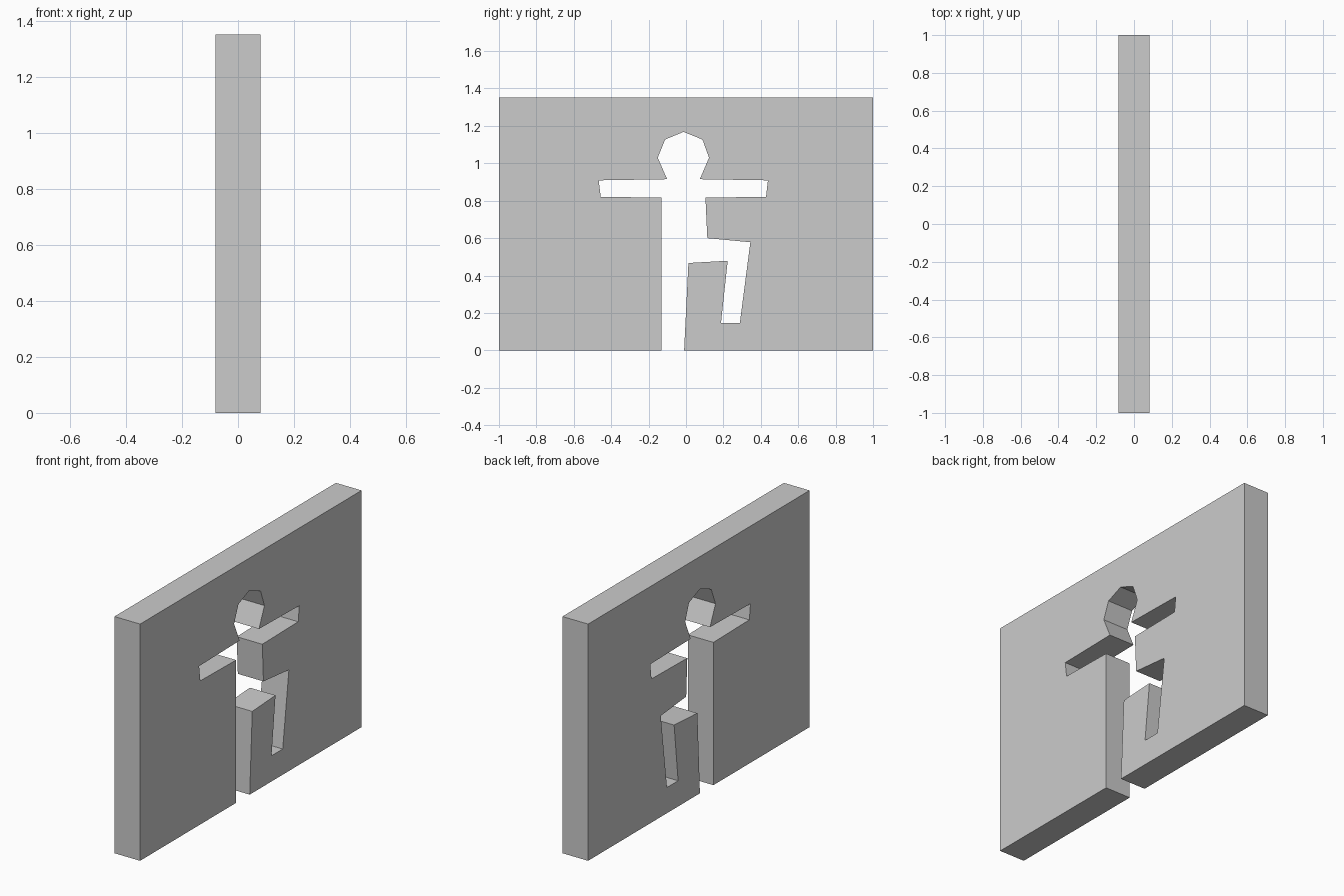
import bpy, bmesh

if "Cube" in bpy.data.objects:
    bpy.data.objects.remove(bpy.data.objects["Cube"])

HALF_T, HALF_W, HEIGHT = 0.081, 1.0, 1.353

# Figure-shaped opening (y, z), from the left foot round to the standing leg's inner edge
opening = [
    (-0.132, 0), (-0.132, 0.816),                                   # left side
    (-0.456, 0.821), (-0.467, 0.909), (-0.101, 0.915),              # left arm
    (-0.151, 1.03), (-0.112, 1.127), (-0.013, 1.168),               # head
    (0.088, 1.127), (0.123, 1.03), (0.074, 0.915),
    (0.438, 0.909), (0.428, 0.821), (0.104, 0.816),                 # right arm
    (0.114, 0.6), (0.344, 0.578), (0.288, 0.147), (0.187, 0.147),   # raised leg
    (0.223, 0.479), (0.013, 0.467), (-0.01, 0),                     # standing leg
]

# Wall outline with the opening let in from the bottom edge
outline = [(-HALF_W, 0)] + opening + [(HALF_W, 0), (HALF_W, HEIGHT), (-HALF_W, HEIGHT)]

# Extrude the outline through the wall thickness
bm = bmesh.new()
face = bm.faces.new([bm.verts.new((-HALF_T, y, z)) for y, z in outline])
result = bmesh.ops.extrude_face_region(bm, geom=[face])
moved = [v for v in result["geom"] if isinstance(v, bmesh.types.BMVert)]
bmesh.ops.translate(bm, verts=moved, vec=(2 * HALF_T, 0, 0))
bmesh.ops.recalc_face_normals(bm, faces=bm.faces)

mesh = bpy.data.meshes.new("cutout_wall")
bm.to_mesh(mesh)
bm.free()
wall = bpy.data.objects.new("cutout_wall", mesh)
bpy.context.collection.objects.link(wall)
